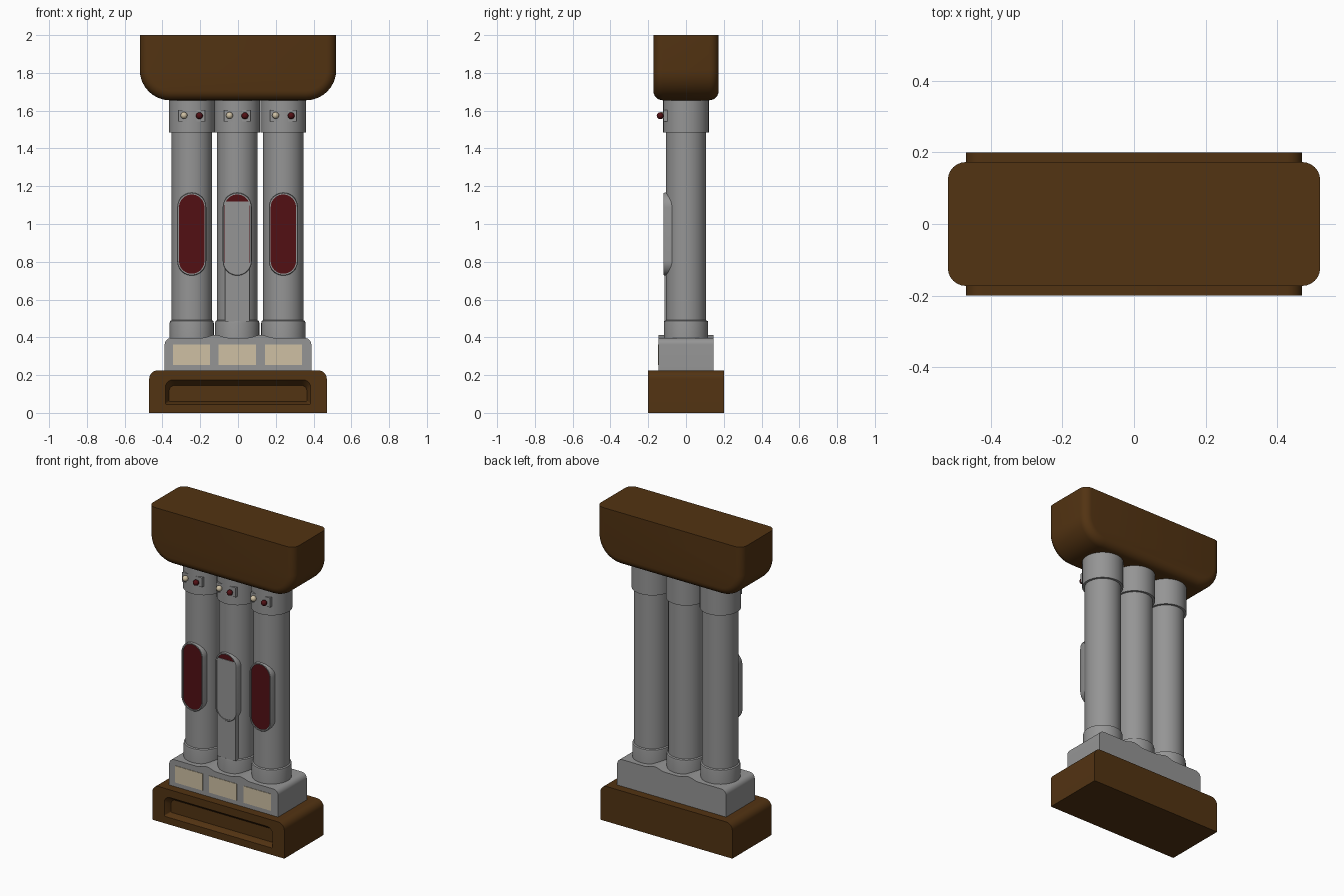
import bpy, bmesh, math
from math import sin, cos, pi

if "Cube" in bpy.data.objects:
    bpy.data.objects.remove(bpy.data.objects["Cube"])


def material(name, rgb):
    m = bpy.data.materials.new(name)
    m.diffuse_color = (*rgb, 1)
    m.use_nodes = True
    m.node_tree.nodes["Principled BSDF"].inputs["Base Color"].default_value = m.diffuse_color
    return m


BROWN = material("dark wood brown", (0.085, 0.033, 0.006))
GREY = material("metal grey", (0.30, 0.30, 0.30))
CREAM = material("cream", (0.62, 0.53, 0.37))
RED = material("dark red", (0.085, 0.005, 0.007))


def finish(name, bm, mat):
    bmesh.ops.remove_doubles(bm, verts=bm.verts, dist=1e-5)
    bmesh.ops.recalc_face_normals(bm, faces=bm.faces)
    me = bpy.data.meshes.new(name)
    bm.to_mesh(me)
    bm.free()
    me.materials.append(mat)
    ob = bpy.data.objects.new(name, me)
    bpy.context.collection.objects.link(ob)
    bpy.ops.object.select_all(action='DESELECT')
    ob.select_set(True)
    bpy.context.view_layer.objects.active = ob
    bpy.ops.object.shade_smooth_by_angle(angle=math.radians(40))
    return ob


def rounded(cx, w, z0, z1, rb, rt, n=8):
    """Rounded rectangle in XZ, half width w, bottom and top corner radii."""
    pts = []
    corners = [(w - rb, z0 + rb, rb, -pi / 2), (w - rt, z1 - rt, rt, 0),
               (-w + rt, z1 - rt, rt, pi / 2), (-w + rb, z0 + rb, rb, pi)]
    for x, z, r, a in corners:
        for i in range(n + 1):
            t = a + pi / 2 * i / n
            pts.append((cx + x + r * cos(t), z + r * sin(t)))
    return pts


def loft(name, rings, mat):
    """Skin XZ outlines placed at successive y positions, capped at both ends."""
    bm = bmesh.new()
    loops = [[bm.verts.new((x, y, z)) for x, z in pts] for pts, y in rings]
    for a, b in zip(loops, loops[1:]):
        for i in range(len(a)):
            j = (i + 1) % len(a)
            bm.faces.new((a[i], a[j], b[j], b[i]))
    bm.faces.new(loops[0])
    bm.faces.new(loops[-1])
    return finish(name, bm, mat)


def lathe(name, cx, profile, mat, n=40):
    """Turn an (r, z) profile around the vertical axis at x = cx."""
    bm = bmesh.new()
    loops = [[bm.verts.new((cx + r * cos(2 * pi * i / n), r * sin(2 * pi * i / n), z))
              for i in range(n)] for r, z in profile]
    for a, b in zip(loops, loops[1:]):
        for i in range(n):
            j = (i + 1) % n
            bm.faces.new((a[i], a[j], b[j], b[i]))
    bm.faces.new(loops[0])
    bm.faces.new(loops[-1])
    return finish(name, bm, mat)


def ball(name, loc, r, mat):
    bm = bmesh.new()
    bmesh.ops.create_uvsphere(bm, u_segments=16, v_segments=10, radius=r)
    bmesh.ops.translate(bm, verts=bm.verts, vec=loc)
    return finish(name, bm, mat)


# Top block: flat top, large lower corners, softened front and back
rings = []
R, N = 0.05, 6
for side in (-1, 1):
    for k in range(N + 1):
        t = pi / 2 * (k if side < 0 else N - k) / N
        d = R * (1 - sin(t))
        rings.append((rounded(0, 0.52 - d, 1.655 + d, 2.0, 0.16 - d, 0),
                      side * (0.173 - R + R * cos(t))))
loft("top_block", rings, BROWN)

# Base with rounded upper edges and a recessed front tray
outer = rounded(0, 0.47, 0, 0.225, 0, 0.045)
loft("base", [(outer, 0.2), (outer, -0.2),
              (rounded(0, 0.385, 0.045, 0.175, 0.008, 0.04), -0.2),
              (rounded(0, 0.372, 0.055, 0.16, 0.008, 0.035), -0.18),
              (rounded(0, 0.365, 0.06, 0.145, 0.008, 0.03), -0.16)], BROWN)

# Plinth with two low humps between the columns
plinth = rounded(0, 0.388, 0.22, 0.397, 0, 0.035)
humps = []
for cx in (0.12, -0.12):
    for i in range(9):
        s = 1 - i / 4
        humps.append((cx + 0.07 * s, 0.397 + 0.016 * (0.5 + 0.5 * cos(pi * s))))
plinth = plinth[:18] + humps + plinth[18:]
loft("plinth", [(plinth, 0.146), (plinth, -0.146)], GREY)

for label, cx in (("left", -0.245), ("middle", -0.004), ("right", 0.24)):
    # Column tube and its collars
    lathe(label + "_column", cx, [(0.107, 0.39), (0.107, 1.5)], GREY)
    lathe(label + "_lower_collar", cx, [(0.117, 0.38), (0.117, 0.475), (0.115, 0.486),
                                       (0.106, 0.491)], GREY)
    lathe(label + "_upper_collar", cx, [(0.106, 1.485), (0.121, 1.485), (0.121, 1.67)], GREY)

    # Oval window: raised frame with red pane set in
    outline = rounded(cx, 0.077, 0.727, 1.166, 0.077, 0.077, 10)
    inner = rounded(cx, 0.067, 0.737, 1.156, 0.067, 0.067, 10)
    loft(label + "_window_frame", [(outline, -0.06), (outline, -0.114),
                                   (rounded(cx, 0.074, 0.73, 1.163, 0.074, 0.074, 10), -0.118),
                                   (inner, -0.118), (inner, -0.109)], GREY)
    loft(label + "_window_pane", [(inner, -0.108), (inner, -0.111)], RED)

    # Cream plate on the plinth
    plate = rounded(cx, 0.098, 0.253, 0.361, 0, 0)
    loft(label + "_plinth_plate", [(plate, -0.143), (plate, -0.149)], CREAM)

    # Button plate with two round buttons
    plate = rounded(cx, 0.07, 1.543, 1.604, 0, 0)
    loft(label + "_button_plate", [(plate, -0.09), (plate, -0.118)], GREY)
    ball(label + "_cream_button", (cx - 0.041, -0.128, 1.575), 0.018, CREAM)
    ball(label + "_red_button", (cx + 0.041, -0.137, 1.573), 0.018, RED)

# Sliding panel covering most of the middle window
panel = rounded(-0.004, 0.066, 0.485, 1.12, 0, 0)
loft("middle_sliding_panel", [(panel, -0.075), (panel, -0.114)], GREY)
